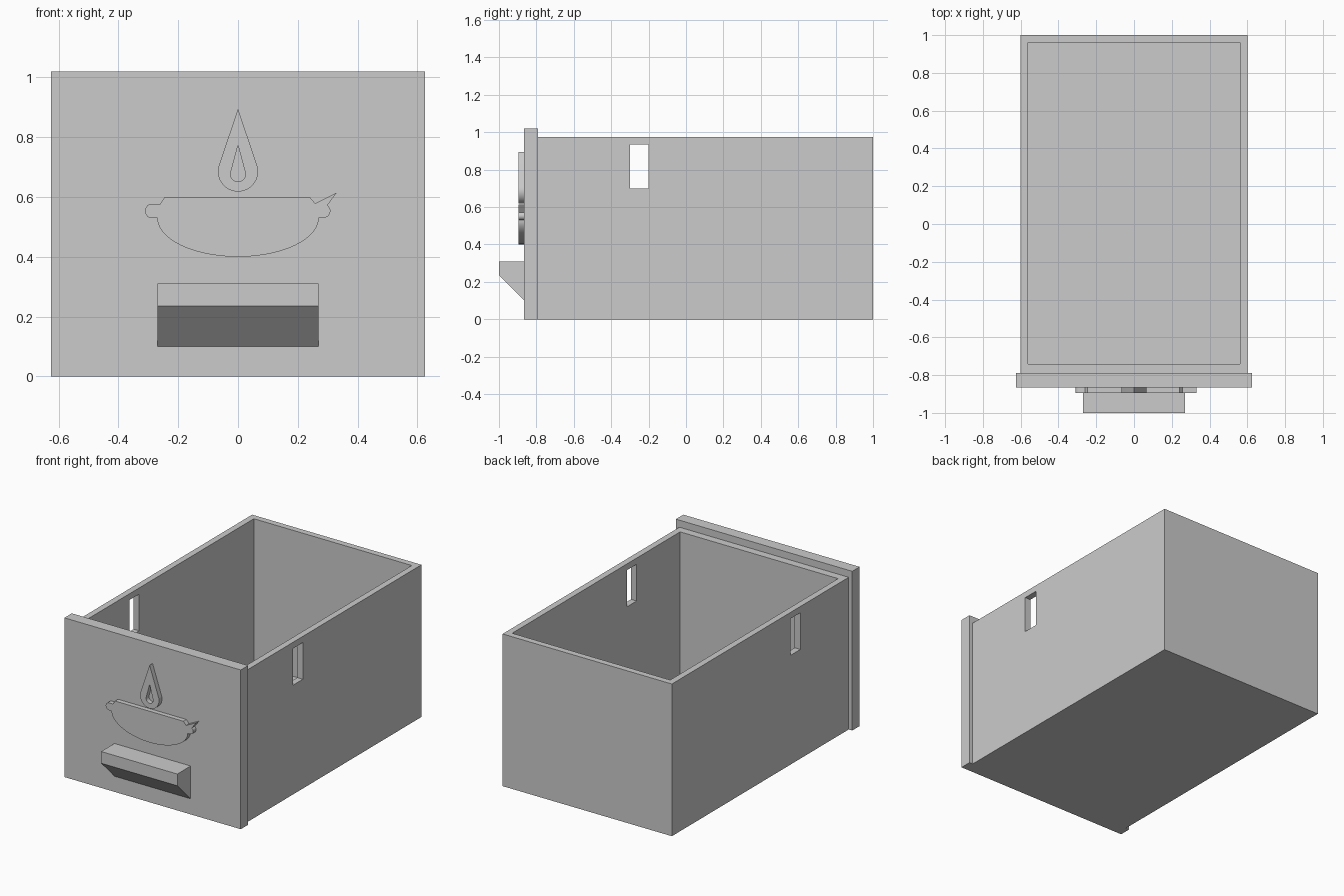
import bpy, bmesh
from math import sin, cos, pi, radians

cube = bpy.data.objects.get("Cube")
if cube:
    bpy.data.objects.remove(cube, do_unlink=True)

grey = bpy.data.materials.new("light_grey")
grey.use_nodes = True
COLOUR = (0.6, 0.6, 0.6, 1)
grey.diffuse_color = COLOUR
grey.node_tree.nodes["Principled BSDF"].inputs["Base Color"].default_value = COLOUR


def prism(name, outline, axis, start, end):
    """Extrude an outline along x (outline is y, z) or along y (outline is x, z)."""
    bm = bmesh.new()
    put = (lambda p: (start, *p)) if axis == "x" else (lambda p: (p[0], start, p[1]))
    face = bm.faces.new([bm.verts.new(put(p)) for p in outline])
    moved = bmesh.ops.extrude_face_region(bm, geom=[face])["geom"]
    shift = (end - start, 0, 0) if axis == "x" else (0, end - start, 0)
    bmesh.ops.translate(bm, vec=shift,
                        verts=[v for v in moved if isinstance(v, bmesh.types.BMVert)])
    bmesh.ops.recalc_face_normals(bm, faces=bm.faces)
    mesh = bpy.data.meshes.new(name)
    bm.to_mesh(mesh)
    bm.free()
    mesh.materials.append(grey)
    obj = bpy.data.objects.new(name, mesh)
    bpy.context.collection.objects.link(obj)
    return obj


def box(name, x, y, z):
    rect = [(y[0], z[0]), (y[1], z[0]), (y[1], z[1]), (y[0], z[1])]
    return prism(name, rect, "x", x[0], x[1])


def cut(obj, cutter):
    """Subtract the cutter, bake the result and drop the cutter."""
    mod = obj.modifiers.new("cut", "BOOLEAN")
    mod.operation = "DIFFERENCE"
    mod.solver = "EXACT"
    mod.object = cutter
    cutter.hide_render = True
    bpy.context.view_layer.update()
    graph = bpy.context.evaluated_depsgraph_get()
    baked = bpy.data.meshes.new_from_object(obj.evaluated_get(graph))
    obj.modifiers.clear()
    obj.data = baked
    bpy.data.objects.remove(cutter, do_unlink=True)


def arc(cx, cz, rx, rz, a0, a1, steps):
    angles = [radians(a0 + (a1 - a0) * i / steps) for i in range(steps + 1)]
    return [(cx + rx * cos(a), cz + rz * sin(a)) for a in angles]


def teardrop(cz, r, tip):
    return [(0, tip)] + arc(0, cz, r, r, 164, 376, 32)


# Open drawer tray with a slot through both sides
tray = box("drawer_tray", (-0.6, 0.6), (-0.79, 1.0), (0, 0.975))
cut(tray, box("tray_cavity", (-0.56, 0.56), (-0.74, 0.96), (0.04, 1.2)))
cut(tray, box("slot_cutter", (-0.8, 0.8), (-0.3, -0.2), (0.7, 0.935)))

# Front panel
box("front_panel", (-0.625, 0.625), (-0.865, -0.79), (0, 1.02))

# Undercut pull handle
prism("pull_handle", [(-0.865, 0.1), (-1, 0.235), (-1, 0.31), (-0.865, 0.31)],
      "x", -0.27, 0.27)

# Raised flame with a smaller opening
flame = prism("flame_relief", teardrop(0.685, 0.067, 0.895), "y", -0.895, -0.865)
cut(flame, prism("flame_cutter", teardrop(0.676, 0.025, 0.773), "y", -0.95, -0.865))

# Raised bowl with round lugs and a pointed spout
bowl = [(-0.245, 0.6), (-0.26, 0.577)]
bowl += arc(-0.288, 0.553, 0.023, 0.024, 90, 270, 12)
bowl += arc(0, 0.53, 0.27, 0.13, 180, 360, 40)
bowl += arc(0.285, 0.553, 0.024, 0.023, -90, 55, 10)
bowl += [(0.33, 0.614), (0.258, 0.578), (0.24, 0.6)]
prism("bowl_relief", bowl, "y", -0.895, -0.865)

# Smooth the curved rims, keep edges crisp
bpy.ops.object.select_all(action="DESELECT")
for name in ("flame_relief", "bowl_relief"):
    obj = bpy.data.objects[name]
    obj.select_set(True)
    bpy.context.view_layer.objects.active = obj
bpy.ops.object.shade_smooth_by_angle(angle=radians(30))
